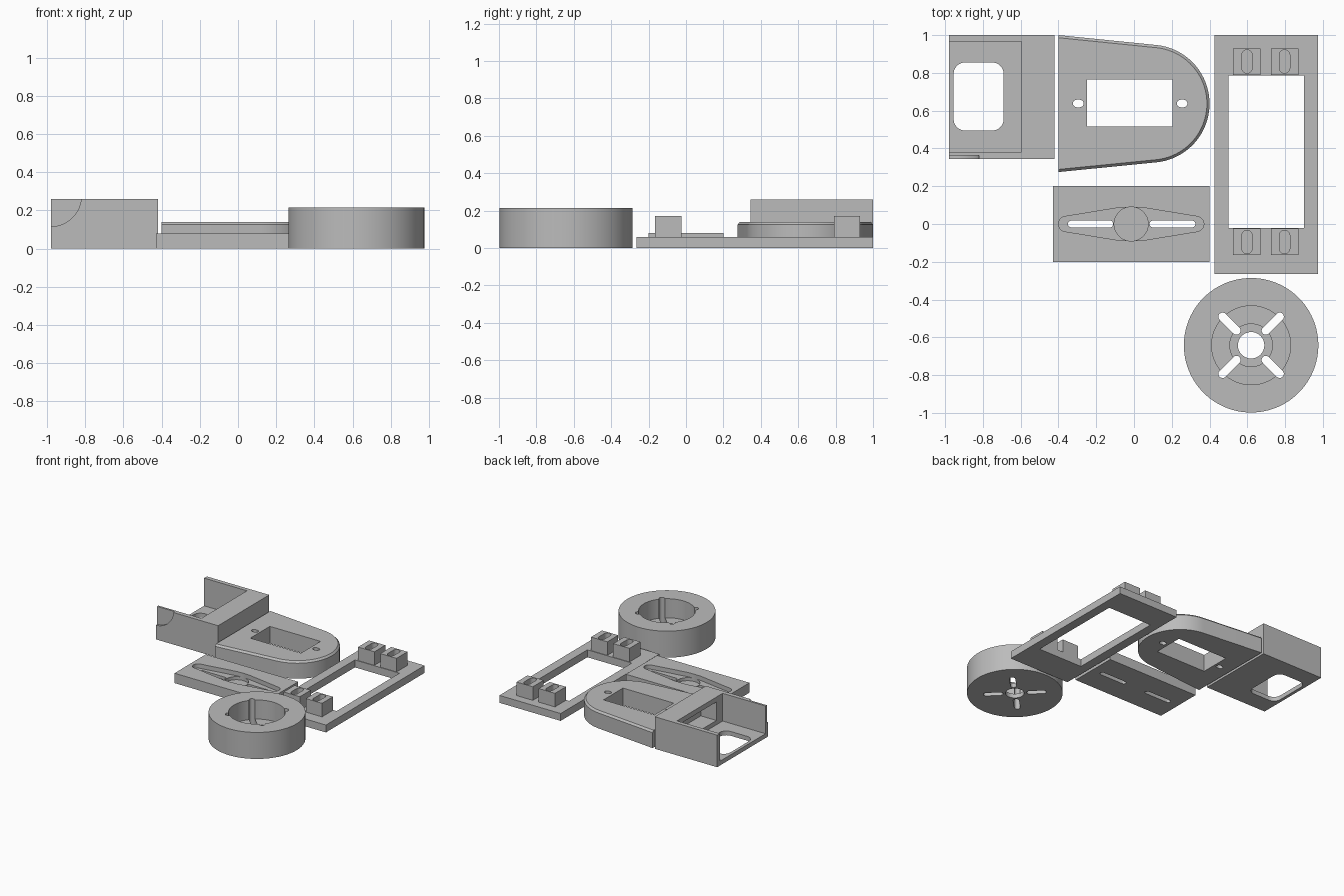
import bpy, bmesh, math

if "Cube" in bpy.data.objects:
    bpy.data.objects.remove(bpy.data.objects["Cube"])

gray = bpy.data.materials.new("plain gray")
gray.diffuse_color = (0.5, 0.5, 0.5, 1)
gray.use_nodes = True
gray.node_tree.nodes["Principled BSDF"].inputs["Base Color"].default_value = gray.diffuse_color


def loft(name, rings):
    """Closed solid through rings of (outline, z)."""
    bm = bmesh.new()
    loops = [[bm.verts.new((x, y, z)) for x, y in pts] for pts, z in rings]
    n = len(loops[0])
    for a, b in zip(loops, loops[1:]):
        for i in range(n):
            bm.faces.new((a[i], a[(i + 1) % n], b[(i + 1) % n], b[i]))
    bm.faces.new(loops[0][::-1])
    bm.faces.new(loops[-1])
    bmesh.ops.recalc_face_normals(bm, faces=bm.faces)
    me = bpy.data.meshes.new(name)
    bm.to_mesh(me)
    bm.free()
    me.materials.append(gray)
    ob = bpy.data.objects.new(name, me)
    bpy.context.collection.objects.link(ob)
    return ob


def prism(name, pts, z0, z1):
    return loft(name, [(pts, z0), (pts, z1)])


def rect(x0, x1, y0, y1):
    return [(x0, y0), (x1, y0), (x1, y1), (x0, y1)]


def arc(cx, cy, r, a0, a1, n):
    return [(cx + r * math.cos(math.radians(a0 + (a1 - a0) * i / n)),
             cy + r * math.sin(math.radians(a0 + (a1 - a0) * i / n))) for i in range(n + 1)]


def circle(cx, cy, r, n=64):
    return arc(cx, cy, r, 0, 360, n)[:-1]


def slot(x0, y0, x1, y1, r):
    """Round-ended slot between two end centres."""
    a = math.degrees(math.atan2(y1 - y0, x1 - x0))
    return arc(x1, y1, r, a - 90, a + 90, 10) + arc(x0, y0, r, a + 90, a + 270, 10)


def round_rect(x0, x1, y0, y1, r):
    return (arc(x1 - r, y1 - r, r, 0, 90, 8) + arc(x0 + r, y1 - r, r, 90, 180, 8)
            + arc(x0 + r, y0 + r, r, 180, 270, 8) + arc(x1 - r, y0 + r, r, 270, 360, 8))


def boolean(ob, other, op):
    m = ob.modifiers.new("bool", 'BOOLEAN')
    m.object, m.operation, m.solver = other, op, 'EXACT'
    bpy.context.view_layer.objects.active = ob
    bpy.ops.object.modifier_apply(modifier=m.name)
    bpy.data.objects.remove(other)


def cut(ob, pts, z0=-0.1, z1=0.5):
    boolean(ob, prism("cutter", pts, z0, z1), 'DIFFERENCE')


def finish(ob):
    bpy.ops.object.select_all(action='DESELECT')
    ob.select_set(True)
    bpy.context.view_layer.objects.active = ob
    bpy.ops.object.shade_smooth_by_angle(angle=math.radians(30))


# Open-ended housing with a closed block at its right end
housing = prism("housing", rect(-0.98, -0.42, 0.345, 1.0), 0, 0.26)
cut(housing, rect(-1.1, -0.595, 0.38, 0.965), 0.035)
cut(housing, round_rect(-0.955, -0.69, 0.495, 0.855, 0.06))
cut(housing, rect(-0.65, -0.455, 0.46, 0.88), 0.07, 0.22)
# Shallow round relief on the outer corner of the front wall
relief = prism("cutter", circle(0, 0, 0.16), 0, 0.1)
relief.rotation_euler = (math.pi / 2, 0, 0)
relief.location = (-0.98, 0.363, 0.275)
bpy.context.view_layer.update()
boolean(housing, relief, 'DIFFERENCE')
finish(housing)


# Tapered cover with a round nose and chamfered top edge
def cover_outline(d):
    return ([(-0.4, 0.275 + d)] + arc(0.088, 0.637, 0.312 - d, -84, 84, 40) + [(-0.4, 1.0 - d)])


cover = loft("cover", [(cover_outline(0), 0), (cover_outline(0), 0.125),
                       (cover_outline(0.014), 0.14)])
cut(cover, rect(-0.25, 0.205, 0.515, 0.765))
for x in (-0.295, 0.255):
    cut(cover, slot(x - 0.008, 0.638, x + 0.008, 0.638, 0.02))
finish(cover)

# Plate with an engraved two-arm recess
plate = prism("horn_plate", rect(-0.43, 0.4, -0.2, 0.2), 0, 0.08)
arms = (arc(0.33, 0, 0.04, -80, 80, 10) + [(0.04, 0.088), (-0.07, 0.088)]
        + arc(-0.36, 0, 0.04, 100, 260, 10) + [(-0.07, -0.088), (0.04, -0.088)])
cut(plate, arms, 0.045)
cut(plate, circle(-0.015, 0, 0.09), 0.02)
for x0, x1 in ((-0.332, -0.128), (0.1, 0.307)):
    cut(plate, slot(x0, 0, x1, 0, 0.018))
finish(plate)

# Rectangular frame with four slotted lugs
frame = prism("frame", rect(0.425, 0.975, -0.265, 1.0), 0, 0.06)
cut(frame, rect(0.5, 0.9, -0.02, 0.785))
finish(frame)
for x in (0.598, 0.797):
    for y in (0.86, -0.095):
        lug = prism("frame_lug", rect(x - 0.073, x + 0.073, y - 0.07, y + 0.07), 0.06, 0.17)
        cut(lug, slot(x, y - 0.034, x, y + 0.034, 0.028), 0.065)
        finish(lug)

# Round drum with a stepped well and four diagonal slots
cx, cy = 0.62, -0.642
drum = prism("drum", circle(cx, cy, 0.356, 96), 0, 0.215)
cut(drum, circle(cx, cy, 0.209), 0.06)
cut(drum, circle(cx, cy, 0.113), 0.035)
cut(drum, circle(cx, cy, 0.07))
for k in range(4):
    c, s = math.cos(math.pi * (k / 2 + 0.25)), math.sin(math.pi * (k / 2 + 0.25))
    cut(drum, slot(cx + 0.11 * c, cy + 0.11 * s, cx + 0.214 * c, cy + 0.214 * s, 0.022))
finish(drum)
